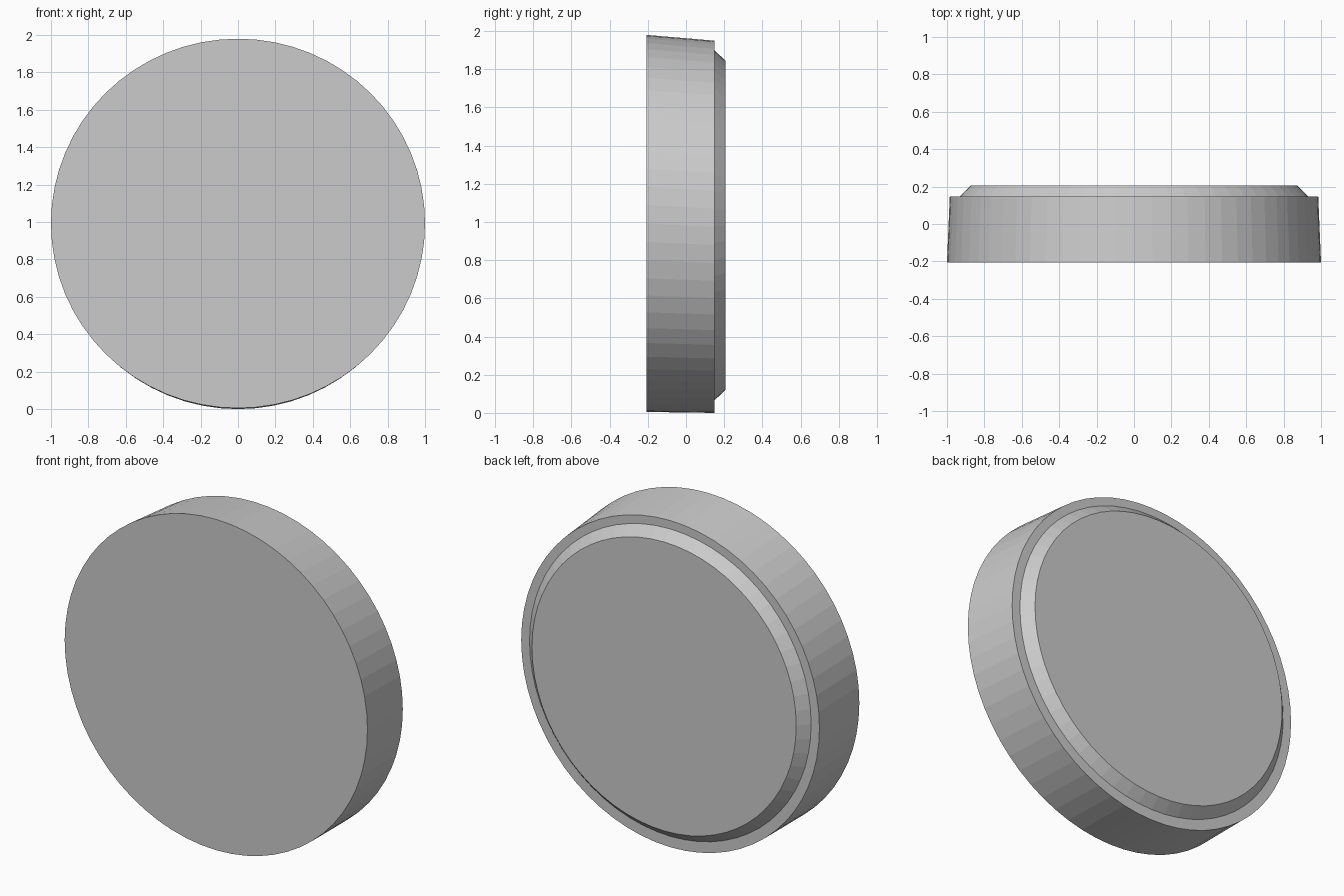
import bpy
import bmesh
from math import cos, sin, tau

cube = bpy.data.objects.get("Cube")
if cube:
    bpy.data.objects.remove(cube, do_unlink=True)

SIDES = 64

grey = bpy.data.materials.new("light grey")
grey.use_nodes = True
color = (0.6, 0.6, 0.6, 1)
grey.diffuse_color = color
grey.node_tree.nodes["Principled BSDF"].inputs["Base Color"].default_value = color


def tapered_disc(name, rings):
    """Solid lofted through oval rings given as (y, half width, bottom z, top z)."""
    bm = bmesh.new()
    loops = []
    for y, half_width, bottom, top in rings:
        mid, half_height = (top + bottom) / 2, (top - bottom) / 2
        loops.append([bm.verts.new((half_width * cos(tau * i / SIDES), y,
                                    mid + half_height * sin(tau * i / SIDES)))
                      for i in range(SIDES)])
    for a, b in zip(loops, loops[1:]):
        for i in range(SIDES):
            j = (i + 1) % SIDES
            bm.faces.new((a[i], a[j], b[j], b[i]))
    bm.faces.new(loops[0])
    bm.faces.new(loops[-1])
    bmesh.ops.recalc_face_normals(bm, faces=bm.faces)
    mesh = bpy.data.meshes.new(name)
    bm.to_mesh(mesh)
    bm.free()
    mesh.materials.append(grey)
    obj = bpy.data.objects.new(name, mesh)
    bpy.context.collection.objects.link(obj)
    return obj


# Main body, slightly narrower at the back
tapered_disc("body", [(-0.207, 1.0, 0.005, 1.98), (0.148, 0.985, 0.0, 1.95)])

# Raised back plate with a sloping rim, sunk a little into the body
tapered_disc("back_plate", [(0.13, 0.93, 0.065, 1.9), (0.148, 0.93, 0.065, 1.9),
                            (0.207, 0.873, 0.12, 1.845)])
